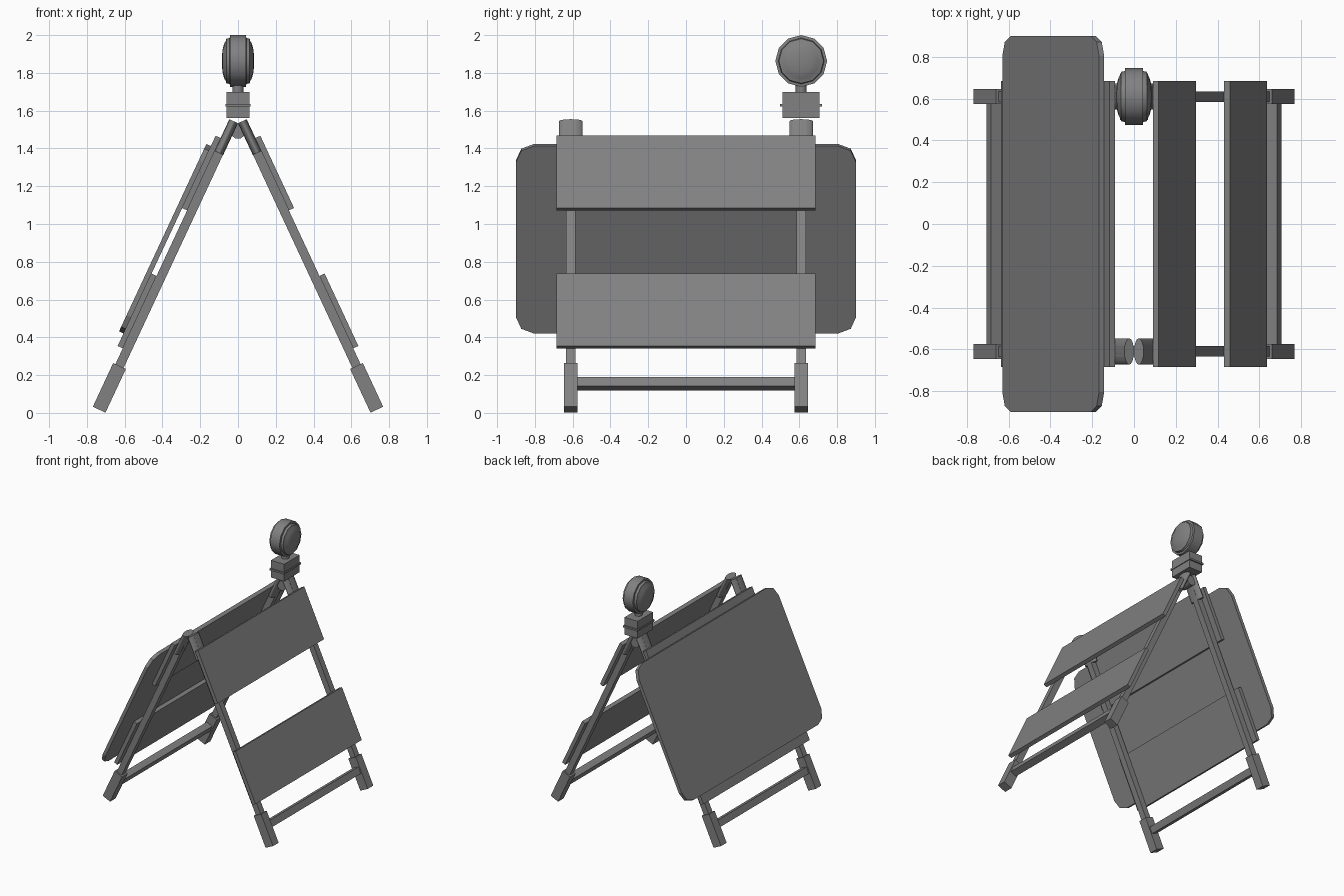
import bpy, bmesh, math
from mathutils import Matrix, Vector

cube = bpy.data.objects.get("Cube")
if cube:
    bpy.data.objects.remove(cube, do_unlink=True)

grey = bpy.data.materials.new("plain_grey")
grey.use_nodes = True
grey.diffuse_color = (0.22, 0.22, 0.22, 1)
grey.node_tree.nodes["Principled BSDF"].inputs["Base Color"].default_value = (0.22, 0.22, 0.22, 1)


def finish(name, bm, matrix, smooth=False):
    bmesh.ops.recalc_face_normals(bm, faces=bm.faces)
    mesh = bpy.data.meshes.new(name)
    bm.to_mesh(mesh)
    bm.free()
    mesh.materials.append(grey)
    obj = bpy.data.objects.new(name, mesh)
    bpy.context.collection.objects.link(obj)
    obj.matrix_world = matrix
    if smooth:
        bpy.ops.object.select_all(action='DESELECT')
        obj.select_set(True)
        bpy.context.view_layer.objects.active = obj
        bpy.ops.object.shade_smooth_by_angle(angle=math.radians(40))
    return obj


def box(name, x, y, z, matrix=Matrix(), corner=0):
    """Box from three (low, high) ranges; corner rounds the edges along x."""
    bm = bmesh.new()
    size = [r[1] - r[0] for r in (x, y, z)]
    mid = Vector([(r[0] + r[1]) / 2 for r in (x, y, z)])
    bmesh.ops.create_cube(bm, size=1, matrix=Matrix.Translation(mid) @ Matrix.Diagonal((*size, 1)))
    if corner:
        edges = [e for e in bm.edges
                 if abs(e.verts[0].co.x - e.verts[1].co.x) > size[0] / 2]
        bmesh.ops.bevel(bm, geom=edges, offset=corner, segments=2, profile=0.5, affect='EDGES')
    return finish(name, bm, matrix)


def lathe(name, profile, sides, matrix, smooth=True):
    """Closed solid of (radius, height) rings around local z."""
    bm = bmesh.new()
    rings = [[bm.verts.new((r * math.cos(math.tau * i / sides),
                            r * math.sin(math.tau * i / sides), h))
              for i in range(sides)] for r, h in profile]
    for low, high in zip(rings, rings[1:]):
        for i in range(sides):
            j = (i + 1) % sides
            bm.faces.new((low[i], low[j], high[j], high[i]))
    bm.faces.new(rings[0])
    bm.faces.new(rings[-1])
    return finish(name, bm, matrix, smooth)


# Two leaning frames: local z runs up the leg, local x points outward
LEG_Y = 0.61
LEG_TOP = 1.685
frames = {}
for side, turn in (("left", 0), ("right", math.pi)):
    frame = (Matrix.Rotation(turn, 4, 'Z') @ Matrix.Translation((0.735, 0, 0.017))
             @ Matrix.Rotation(math.radians(-25), 4, 'Y'))
    frames[side] = frame
    for end, y in (("a", -LEG_Y), ("b", LEG_Y)):
        box(f"{side}_leg_{end}", (-0.024, 0.024), (y - 0.025, y + 0.025), (0.2, LEG_TOP), frame)
        box(f"{side}_foot_{end}", (-0.037, 0.037), (y - 0.036, y + 0.036), (0, 0.255), frame)
        # Flattened sleeve around the top of the leg
        flat = frame @ Matrix.Translation((0, y, 0)) @ Matrix.Diagonal((0.4, 1, 1, 1))
        lathe(f"{side}_sleeve_{end}", [(0.063, 1.5), (0.063, LEG_TOP)], 16, flat)
    box(f"{side}_crossbar", (-0.027, 0.027), (-0.58, 0.58), (0.125, 0.179), frame)
    for label, low, high in (("lower", 0.347, 0.77), ("upper", 1.153, 1.575)):
        box(f"{side}_{label}_panel", (0.024, 0.054), (-0.685, 0.685), (low, high), frame)

# Large sign board on the right-hand panels
box("sign_board", (0.053, 0.08), (-0.9, 0.9), (0.42, 1.515), frames["right"], corner=0.095)

# Warning lamp above the rear end
along_y = Matrix.Translation((0, LEG_Y, 1.49)) @ Matrix.Rotation(math.pi / 2, 4, 'X')
lathe("lamp_bolt", [(0.04, -0.05), (0.04, 0.05)], 10, along_y)
box("lamp_battery_box", (-0.06, 0.06), (0.51, 0.708), (1.56, 1.7))
box("lamp_box_seam", (-0.066, 0.066), (0.497, 0.72), (1.622, 1.636))
lathe("lamp_stem", [(0.029, 1.69), (0.029, 1.75)], 12, Matrix.Translation((0, LEG_Y, 0)))

# Lamp head: rim in the middle, a domed lens on either side
half = [(0.137, 0.042), (0.122, 0.044), (0.118, 0.062), (0.108, 0.064),
        (0.09, 0.074), (0.06, 0.082), (0.02, 0.085)]
profile = [(r, -h) for r, h in reversed(half)] + half
head = Matrix.Translation((0, LEG_Y, 1.863)) @ Matrix.Rotation(math.pi / 2, 4, 'Y')
lathe("lamp_head", profile, 12, head)
